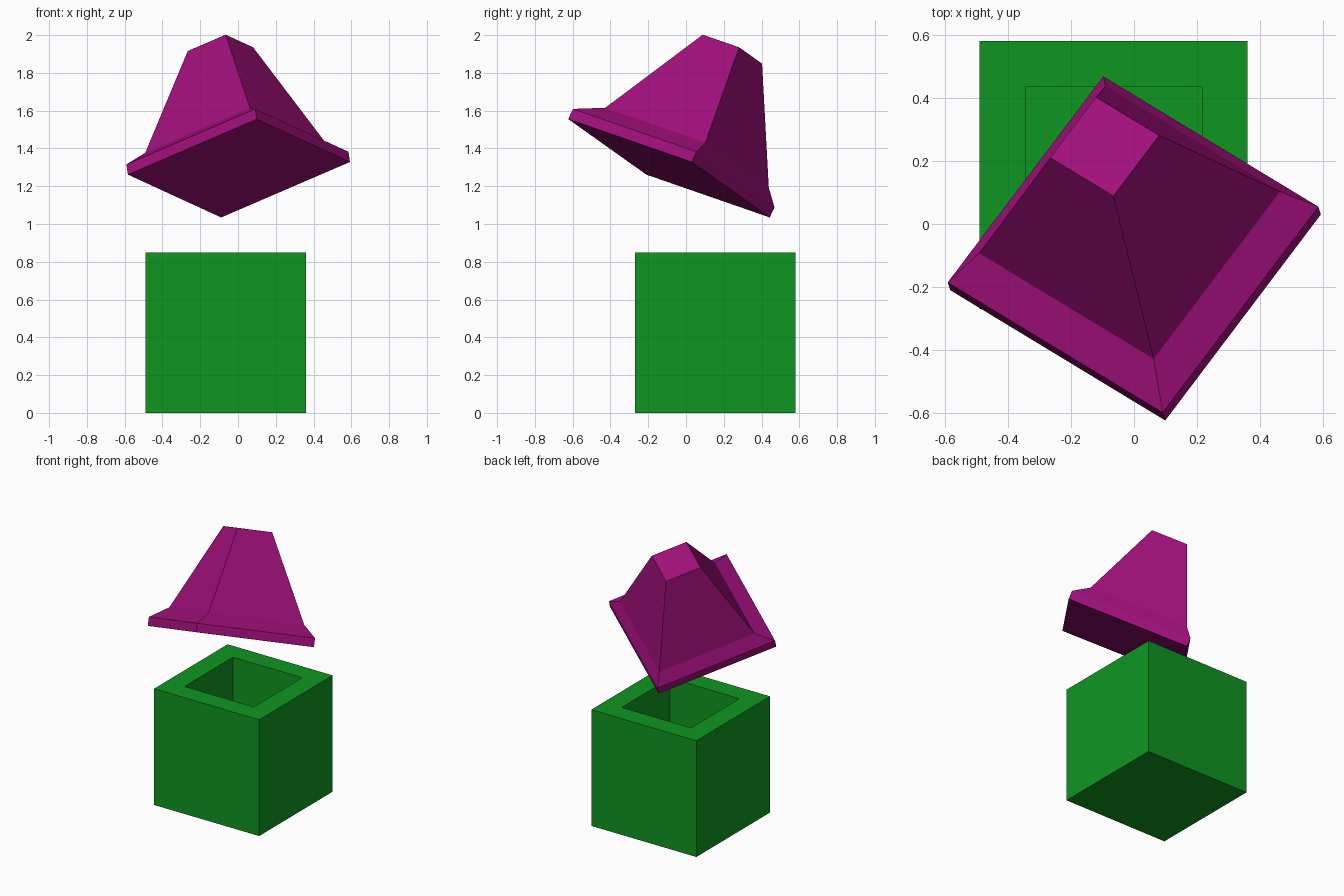
import bpy
from mathutils import Matrix, Vector

if "Cube" in bpy.data.objects:
    bpy.data.objects.remove(bpy.data.objects["Cube"])


def srgb(*c):
    return tuple((v / 255 / 12.92) if v < 11 else ((v / 255 + 0.055) / 1.055) ** 2.4 for v in c) + (1,)


def square_loft(name, rings, color, matrix):
    """Closed solid from stacked squares: (centre x, centre y, half size, height)."""
    verts, faces = [], []
    for cx, cy, h, z in rings:
        verts += [(cx + sx * h, cy + sy * h, z) for sx, sy in ((-1, -1), (1, -1), (1, 1), (-1, 1))]
    for r in range(len(rings) - 1):
        for i in range(4):
            a, b = r * 4 + i, r * 4 + (i + 1) % 4
            faces.append((a, b, b + 4, a + 4))
    n = len(verts)
    faces += [(3, 2, 1, 0), (n - 4, n - 3, n - 2, n - 1)]
    mesh = bpy.data.meshes.new(name)
    mesh.from_pydata(verts, [], faces)
    mat = bpy.data.materials.new(name + "_color")
    mat.diffuse_color = color
    mat.use_nodes = True
    mat.node_tree.nodes["Principled BSDF"].inputs["Base Color"].default_value = mat.diffuse_color
    mesh.materials.append(mat)
    obj = bpy.data.objects.new(name, mesh)
    obj.matrix_world = matrix
    bpy.context.collection.objects.link(obj)
    return obj


# Hollow box: outer wall, rim, inner wall down to the floor
square_loft("box", [(0, 0, 0.425, 0), (0, 0, 0.425, 0.85),
                    (0, 0, 0.28, 0.85), (0, 0, 0.28, 0.145)],
            srgb(15, 150, 32), Matrix.Translation((-0.065, 0.155, 0)))

# Tilted lid: thin plate, sloped shoulder, off-centre tapered block
u = Vector((0.685, -0.415, 0.295)).normalized()
n = u.cross(Vector((0.495, 0.65, -0.225))).normalized()
v = n.cross(u)
tilt = Matrix((u, v, n)).transposed().to_4x4()
square_loft("lid", [(0, 0, 0.425, 0), (0, 0, 0.425, 0.06),
                    (-0.024, 0.033, 0.345, 0.14), (-0.024, 0.033, 0.125, 0.72)],
            srgb(160, 15, 122), Matrix.Translation((0.005, -0.09, 1.295)) @ tilt)
